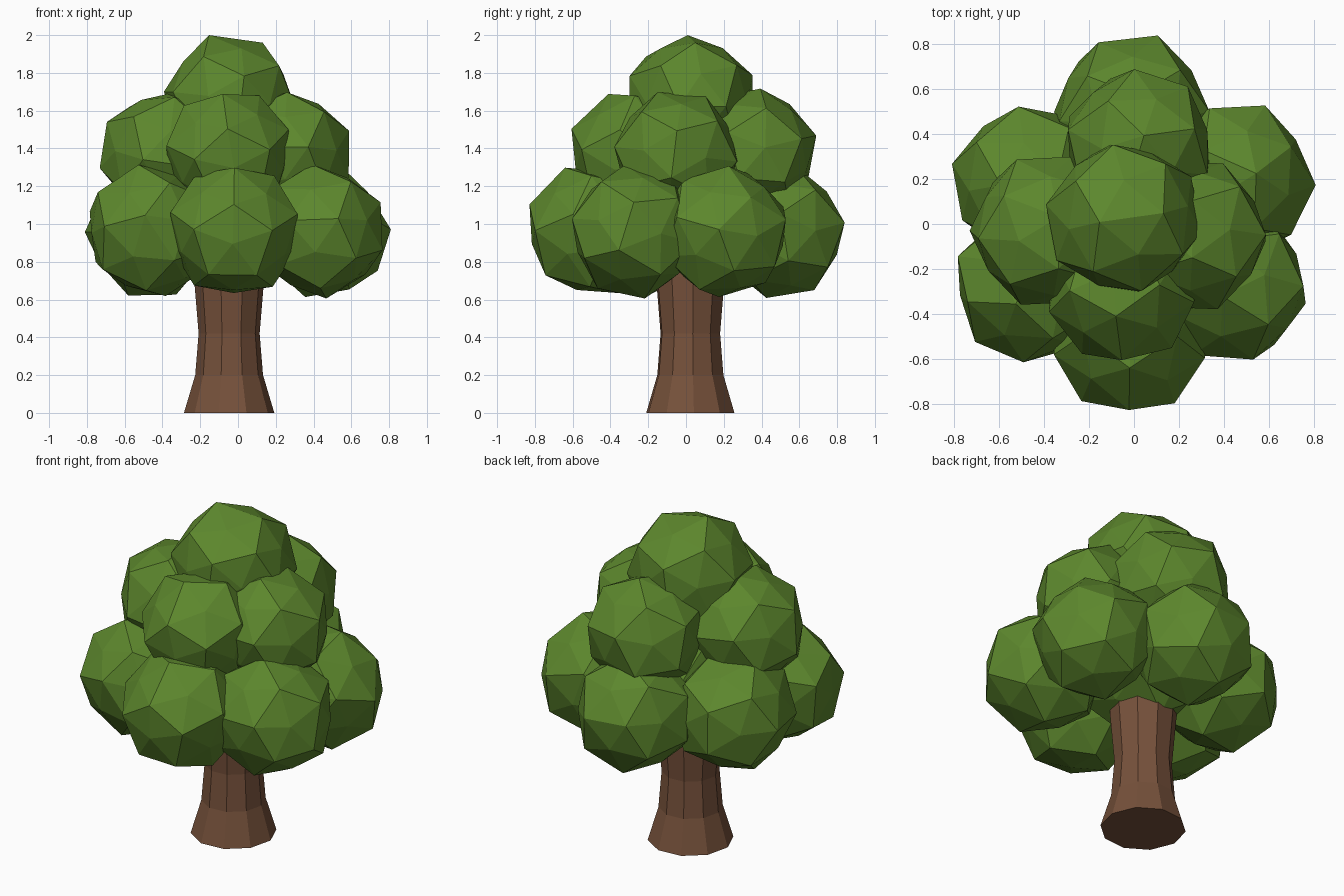
import bpy, bmesh, math, random
from mathutils import Vector, Quaternion

if "Cube" in bpy.data.objects:
    bpy.data.objects.remove(bpy.data.objects["Cube"])

random.seed(4)


def material(name, rgb):
    m = bpy.data.materials.new(name)
    m.diffuse_color = (*rgb, 1)
    m.use_nodes = True
    m.node_tree.nodes["Principled BSDF"].inputs["Base Color"].default_value = m.diffuse_color
    return m


leaf = material("leaf green", (0.108, 0.242, 0.026))
bark = material("bark brown", (0.18, 0.082, 0.043))


def finish(bm, name, mat):
    bmesh.ops.recalc_face_normals(bm, faces=bm.faces[:])
    me = bpy.data.meshes.new(name)
    bm.to_mesh(me)
    bm.free()
    me.materials.append(mat)
    ob = bpy.data.objects.new(name, me)
    bpy.context.collection.objects.link(ob)
    return ob


# Corners of a dodecahedron (face centres of an icosahedron) and its face directions
ico = bmesh.new()
bmesh.ops.create_icosphere(ico, subdivisions=1, radius=1)
CORNERS = [f.calc_center_median().normalized() for f in ico.faces]
DOMES = [v.co.normalized() for v in ico.verts]
ico.free()
TURNS = [Quaternion([random.gauss(0, 1) for _ in range(4)]).normalized().to_matrix()
         for _ in range(1500)]


# Leaf clump: softly domed dodecahedron, turned so its corners meet the given
# offsets and then nudged to them
def clump(name, centre, r, hints):
    hints = [Vector(h) for h in hints]

    def fit(turn):
        inv = turn.transposed()
        return sum(max(c.dot(inv @ h.normalized()) for c in CORNERS) for h in hints)

    turn = max(TURNS, key=fit)
    points = [turn @ c * r for c in CORNERS]
    for h in hints:
        near = min(points, key=lambda p: (p - h).length)
        near[:] = near.lerp(h, 0.6)
    points += [turn @ d * r * 0.9 for d in DOMES]
    bm = bmesh.new()
    for p in points:
        bm.verts.new(Vector(centre) + p)
    bmesh.ops.convex_hull(bm, input=bm.verts[:])
    finish(bm, name, leaf)


# Trunk: ten-sided, flared at the foot and slightly at the top
bm = bmesh.new()
rings = []
for z, r in [(0, 0.24), (0.2, 0.18), (0.42, 0.162), (0.72, 0.187), (0.8, 0.19)]:
    ring = []
    for i in range(10):
        a = math.radians(4.5 + 36 * i)
        ring.append(bm.verts.new((-0.047 + r * math.cos(a), 0.023 + r * math.sin(a), z)))
    rings.append(ring)
for lo, hi in zip(rings, rings[1:]):
    for i in range(10):
        j = (i + 1) % 10
        bm.faces.new((lo[i], lo[j], hi[j], hi[i]))
bm.faces.new(rings[0][::-1])
bm.faces.new(rings[-1])
finish(bm, "trunk", bark)

# Lower ring of six clumps
R = 0.36
clump("lower_leaves_front", (-0.02, -0.5, 0.965), R, [(0, -.33, .13), (0, -.14, .335)])
clump("lower_leaves_back", (-0.01, 0.5, 0.96), R, [(.12, .34, .05), (-.15, .3, .05)])
clump("lower_leaves_left_back", (-0.46, 0.19, 0.96), R, [(-.35, .08, 0), (-.3, -.17, 0)])
clump("lower_leaves_right_back", (0.45, 0.2, 0.96), R, [(.36, -.03, 0), (.24, .14, .17)])
clump("lower_leaves_right_front", (0.43, -0.27, 0.96), R, [(.11, -.33, .06), (.33, -.1, -.1)])
clump("lower_leaves_left_front", (-0.455, -0.27, 0.965), R,
      [(-.05, -.34, .1), (-.07, -.1, .35), (-.34, .11, .11)])

# Upper ring of four clumps
R = 0.35
clump("upper_leaves_front", (-0.05, -0.28, 1.37), R, [(-.01, -.33, .13), (-.03, -.12, .32)])
clump("upper_leaves_right", (0.26, -0.05, 1.37), R, [(0, -.11, .32), (0, .15, .3)])
clump("upper_leaves_back", (0.02, 0.35, 1.38), R, [(-.02, .34, .09), (.02, .05, .33)])
clump("upper_leaves_left", (-0.39, -0.03, 1.37), R, [(-.2, .15, .24), (.06, .05, .32)])

# Crown and hidden core
clump("crown_leaves", (-0.045, 0.025, 1.66), 0.355, [(-.125, -.015, .337), (.185, .02, .29)])
clump("core_leaves", (-0.04, 0.02, 1.08), 0.43, [(0, -.13, .4), (0, .13, .4)])
